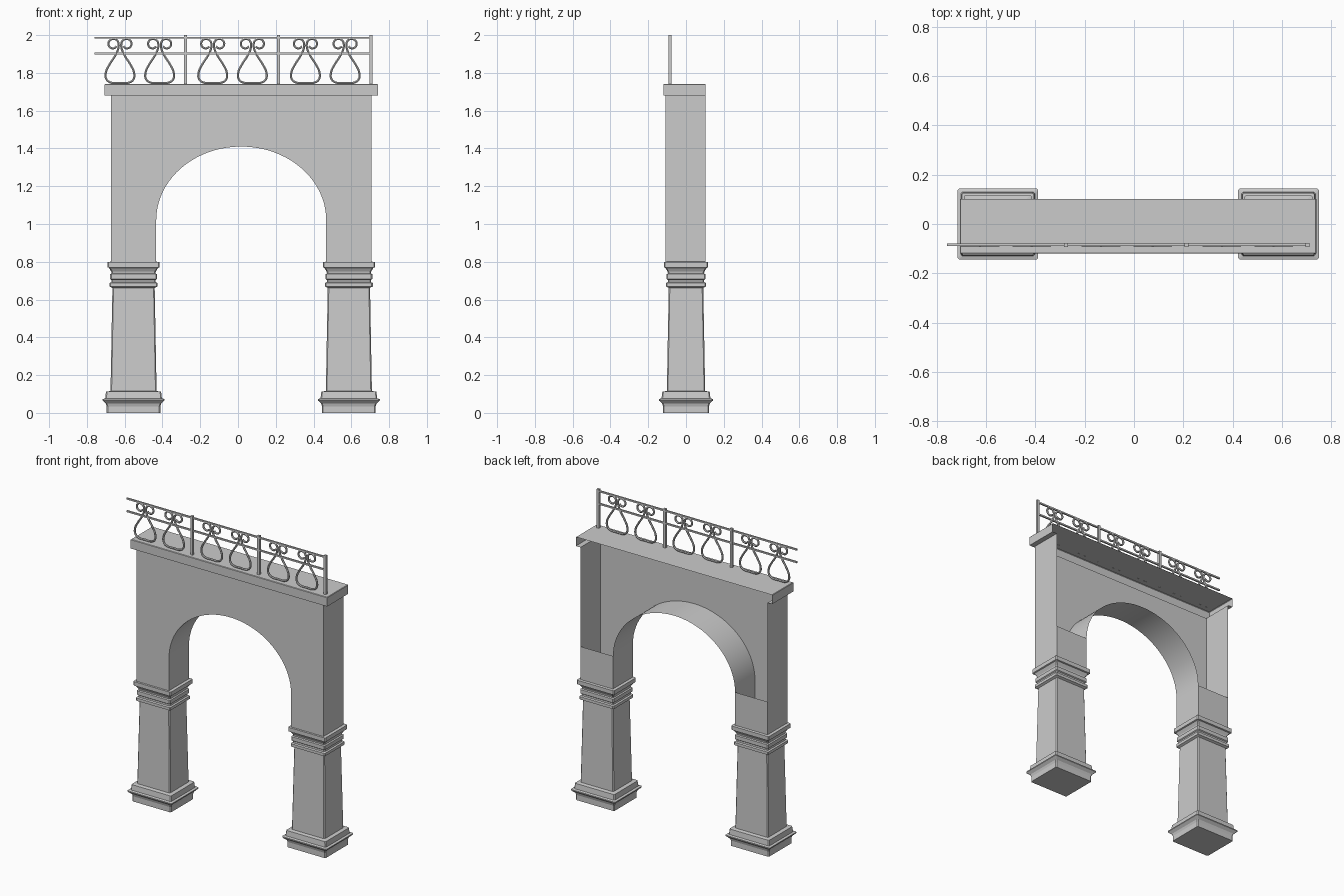
import bpy, bmesh, math

if "Cube" in bpy.data.objects:
    bpy.data.objects.remove(bpy.data.objects["Cube"])

CX = 0.017            # middle of the arch
YF, YB = -0.108, 0.102  # front and open back of the wall


def add_object(name, bm):
    bmesh.ops.remove_doubles(bm, verts=bm.verts, dist=0.0005)
    bmesh.ops.recalc_face_normals(bm, faces=bm.faces)
    me = bpy.data.meshes.new(name)
    bm.to_mesh(me)
    bm.free()
    ob = bpy.data.objects.new(name, me)
    bpy.context.collection.objects.link(ob)
    return ob


def smooth(ob):
    bpy.ops.object.select_all(action='DESELECT')
    ob.select_set(True)
    bpy.context.view_layer.objects.active = ob
    bpy.ops.object.shade_smooth_by_angle(angle=math.radians(30))


def loft(bm, rings, closed=True):
    loops = [[bm.verts.new(p) for p in r] for r in rings]
    n = len(loops[0])
    for a, b in zip(loops, loops[1:]):
        for i in range(n if closed else n - 1):
            j = (i + 1) % n
            bm.faces.new((a[i], a[j], b[j], b[i]))
    return loops


def box(name, x0, x1, y0, y1, z0, z1):
    bm = bmesh.new()
    loops = loft(bm, [[(x0, y0, z), (x1, y0, z), (x1, y1, z), (x0, y1, z)] for z in (z0, z1)])
    for r in loops:
        bm.faces.new(r)
    return add_object(name, bm)


# Pillars: moulded profile as (half width in x, z); depth is slightly less
profile = [(.142, 0), (.142, .035), (.147, .05), (.164, .066), (.164, .073), (.150, .077),
           (.146, .112), (.122, .116), (.112, .662), (.118, .665), (.127, .669), (.127, .688),
           (.117, .692), (.117, .704), (.124, .709), (.124, .734), (.116, .738), (.118, .748),
           (.130, .768), (.138, .771), (.138, .798), (.119, .801)]
for side, cx in (("left", CX - .57), ("right", CX + .57)):
    bm = bmesh.new()
    rings = []
    for hx, z in profile:
        hy = hx - .0205
        c = .006
        rings.append([(cx + sx * (hx - a), sy * (hy - b), z)
                      for sx, sy, a, b in ((-1, -1, 0, c), (-1, -1, c, 0), (1, -1, c, 0), (1, -1, 0, c),
                                           (1, 1, 0, c), (1, 1, c, 0), (-1, 1, c, 0), (-1, 1, 0, c))])
    loops = loft(bm, rings)
    bm.faces.new(loops[0])
    bm.faces.new(loops[-1])
    add_object(side + "_pillar", bm)

# Arch wall: a thin shell, open at the back
XO, XI, Z0, ZS, ZT = .69, .45, .80, 1.02, 1.68
N = 40
arch = [(CX + XI * math.cos(math.pi * i / N), ZS + .39 * math.sin(math.pi * i / N)) for i in range(N + 1)]
bm = bmesh.new()
# front face above the arch, in strips up to the cornice
loft(bm, [[(x, YF, z) for x, z in arch], [(x, YF, ZT) for x, z in arch]], False)
# soffit with its straight legs
inner = [(CX + XI, Z0)] + arch + [(CX - XI, Z0)]
loft(bm, [[(x, YF, z) for x, z in inner], [(x, YB, z) for x, z in inner]], False)
for s in (-1, 1):
    xi, xo = CX + s * XI, CX + s * XO
    # front of the pier, end wall, and the low back panel
    loft(bm, [[(xi, YF, z), (xo, YF, z)] for z in (Z0, ZS, ZT)], False)
    loft(bm, [[(xo, YF, z), (xo, YB, z)] for z in (Z0, ZS, ZT)], False)
    loft(bm, [[(xi, YB, z), (xo, YB, z)] for z in (Z0, ZS)], False)
smooth(add_object("arch_wall", bm))

# Cornice: lip around three sides with a flat deck on top
bm = bmesh.new()
rings = []
for ox, oy, z in ((0, 0, 1.68), (.034, .012, 1.68), (.034, .012, 1.738), (.031, .009, 1.741)):
    a, b = CX - XO - ox, CX + XO + ox
    rings.append([(a, YB, z), (a, YF - oy, z), (b, YF - oy, z), (b, YB, z)])
loops = loft(bm, rings, False)
bm.faces.new(loops[-1])
add_object("cornice", bm)

# Railing: two rails and three posts
RY = -.085
for name, z in (("top_rail", 1.986), ("middle_rail", 1.902)):
    box(name, -.76, .71, RY - .005, RY + .005, z - .005, z + .005)
for i in range(3):
    x = -.277 + i * .491
    box("railing_post_%d" % (i + 1), x - .008, x + .008, RY - .008, RY + .008, 1.74, 2.0)

# Lyre scrolls: half path from the bottom up to the neck, then a curl
half = [(.045, 1.748), (.071, 1.765), (.075, 1.80), (.055, 1.845), (.026, 1.89), (.010, 1.925)]
for i in range(10):
    t = math.radians(180 - i * 36)
    r = .029 - .0008 * i
    half.append((.036 + r * math.cos(t), 1.953 + r * math.sin(t)))
path = [(-x, z) for x, z in reversed(half)] + [(0, 1.747)] + half
for bay in range(3):
    for k, off in enumerate((.143, .353)):
        cu = bpy.data.curves.new("scroll", 'CURVE')
        cu.dimensions = '3D'
        cu.bevel_depth = .0065
        cu.bevel_resolution = 1
        cu.resolution_u = 4
        cu.use_fill_caps = True
        sp = cu.splines.new('BEZIER')
        sp.bezier_points.add(len(path) - 1)
        for p, (x, z) in zip(sp.bezier_points, path):
            p.co = (x, 0, z)
            p.handle_left_type = p.handle_right_type = 'AUTO'
        ob = bpy.data.objects.new("railing_scroll_%d" % (bay * 2 + k + 1), cu)
        ob.location = (-.768 + bay * .491 + off, RY, 0)
        bpy.context.collection.objects.link(ob)
        bpy.ops.object.select_all(action='DESELECT')
        ob.select_set(True)
        bpy.context.view_layer.objects.active = ob
        bpy.ops.object.convert(target='MESH')
        smooth(bpy.context.view_layer.objects.active)
